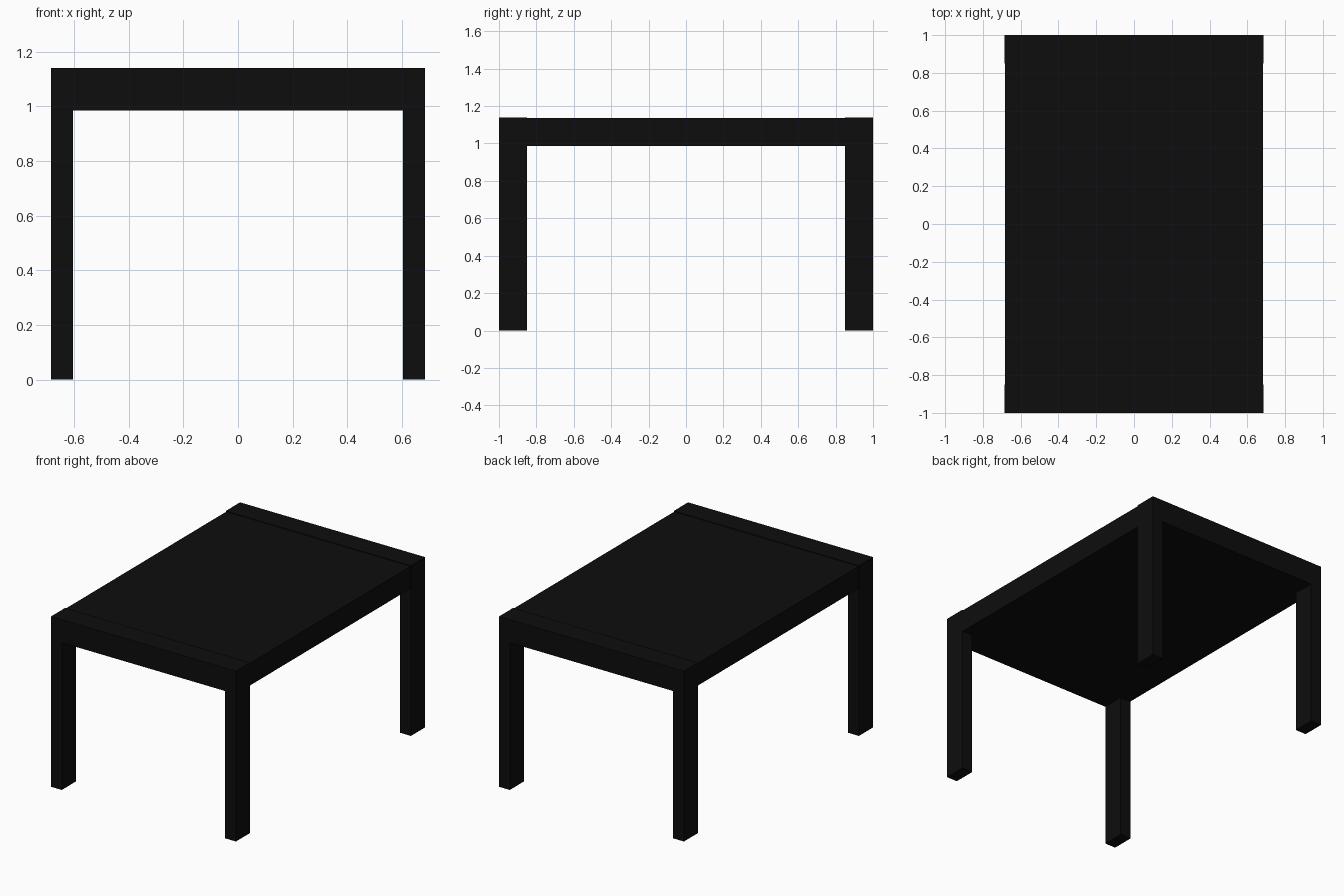
import bpy
import bmesh
from mathutils import Matrix, Vector

if "Cube" in bpy.data.objects:
    bpy.data.objects.remove(bpy.data.objects["Cube"])

HX, HY, TOP = 0.685, 1.0, 1.14      # overall half width, half length, height
LEG_W, LEG_D = 0.08, 0.15           # leg section
UNDER = 0.986                       # underside of the table top

black = bpy.data.materials.new("black_lacquer")
black.diffuse_color = (0.004, 0.004, 0.004, 1)
black.use_nodes = True
black.node_tree.nodes["Principled BSDF"].inputs["Base Color"].default_value = black.diffuse_color


def add_object(name, bm):
    bmesh.ops.recalc_face_normals(bm, faces=bm.faces)
    mesh = bpy.data.meshes.new(name)
    bm.to_mesh(mesh)
    bm.free()
    mesh.materials.append(black)
    obj = bpy.data.objects.new(name, mesh)
    bpy.context.collection.objects.link(obj)


def end_frame(name, side):
    """Two legs joined by a beam: an upside-down U profile, extruded along y."""
    inner = HX - LEG_W
    profile = [(-HX, 0), (-inner, 0), (-inner, UNDER), (inner, UNDER),
               (inner, 0), (HX, 0), (HX, TOP), (-HX, TOP)]
    bm = bmesh.new()
    face = bm.faces.new([bm.verts.new((x, side * HY, z)) for x, z in profile])
    out = bmesh.ops.extrude_face_region(bm, geom=[face])
    moved = [v for v in out["geom"] if isinstance(v, bmesh.types.BMVert)]
    bmesh.ops.translate(bm, verts=moved, vec=(0, -side * LEG_D, 0))
    add_object(name, bm)


def box(name, lo, hi):
    lo, hi = Vector(lo), Vector(hi)
    bm = bmesh.new()
    bmesh.ops.create_cube(bm, size=1, matrix=Matrix.Translation((lo + hi) / 2)
                          @ Matrix.Diagonal((*(hi - lo), 1)))
    add_object(name, bm)


# Leg frames at both ends
end_frame("front_leg_frame", -1)
end_frame("back_leg_frame", 1)

# Thick top panel, set slightly below the end frames
px, py = HX - 0.002, HY - LEG_D
box("top_panel", (-px, -py, UNDER), (px, py, TOP - 0.005))
